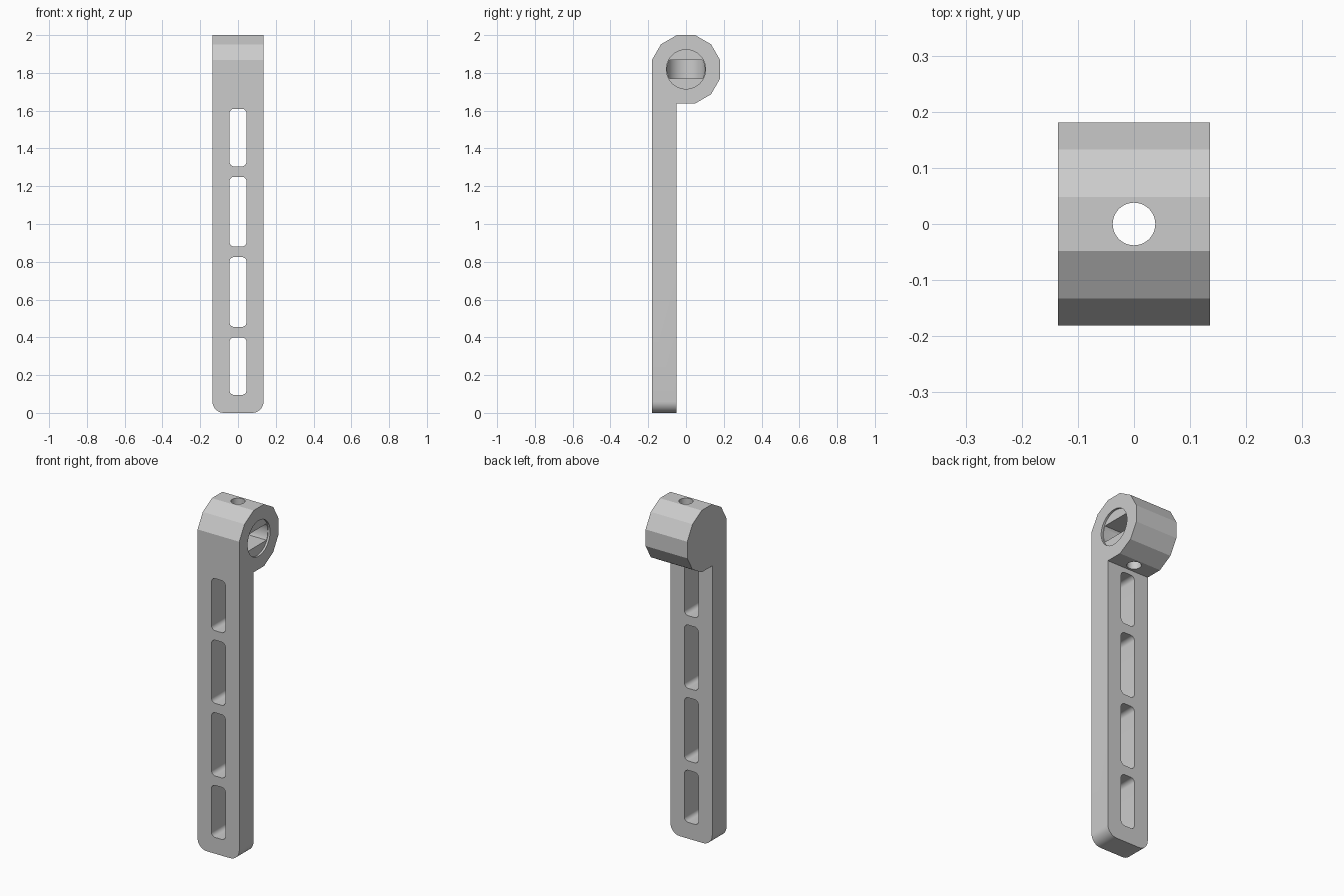
import bpy, bmesh
from math import sin, cos, pi, radians
from mathutils import Vector

cube = bpy.data.objects.get("Cube")
if cube:
    bpy.data.objects.remove(cube, do_unlink=True)

grey = bpy.data.materials.new("plain grey")
grey.use_nodes = True
colour = (0.6, 0.6, 0.6, 1)
grey.diffuse_color = colour
grey.node_tree.nodes["Principled BSDF"].inputs["Base Color"].default_value = colour

HALF = 0.135       # half width of the arm
AXIS_Z = 1.819     # height of the head centre
R = 0.181 / cos(pi / 12)


def prism(name, points, offset):
    """Extrude a closed loop of 3D points along an offset."""
    bm = bmesh.new()
    face = bm.faces.new([bm.verts.new(p) for p in points])
    geom = bmesh.ops.extrude_face_region(bm, geom=[face])["geom"]
    verts = [g for g in geom if isinstance(g, bmesh.types.BMVert)]
    bmesh.ops.translate(bm, verts=verts, vec=Vector(offset))
    bmesh.ops.recalc_face_normals(bm, faces=bm.faces)
    mesh = bpy.data.meshes.new(name)
    bm.to_mesh(mesh)
    bm.free()
    obj = bpy.data.objects.new(name, mesh)
    bpy.context.collection.objects.link(obj)
    mesh.materials.append(grey)
    return obj


def rounded_rect(x, z0, z1, r, steps=8):
    """Rounded rectangle outline in the x-z plane."""
    corners = [(x - r, z1 - r), (r - x, z1 - r), (r - x, z0 + r), (x - r, z0 + r)]
    return [(cx + r * cos((q + i / steps) * pi / 2), cz + r * sin((q + i / steps) * pi / 2))
            for q, (cx, cz) in enumerate(corners) for i in range(steps + 1)]


def carve(target, tool, operation="DIFFERENCE"):
    mod = target.modifiers.new(tool.name, "BOOLEAN")
    mod.operation, mod.solver, mod.object = operation, "EXACT", tool
    bpy.context.view_layer.objects.active = target
    bpy.ops.object.modifier_apply(modifier=mod.name)
    bpy.data.objects.remove(tool, do_unlink=True)


# Side profile: twelve-sided head running into the flat bar
ring = [(R * cos(radians(a)), AXIS_Z + R * sin(radians(a))) for a in range(-75, 196, 30)]
profile = ring + [(-0.181, 0), (-0.05, 0), (-0.05, AXIS_Z - 0.181)]
arm = prism("hinge_arm", [(-HALF, y, z) for y, z in profile], (2 * HALF, 0, 0))

# Rounded lower corners
outline = rounded_rect(HALF, 0, 2.3, 0.06)
carve(arm, prism("corner_tool", [(x, -0.3, z) for x, z in outline], (0, 0.6, 0)), "INTERSECT")

# Four long windows through the bar
for z0, z1 in [(0.095, 0.4), (0.455, 0.825), (0.88, 1.25), (1.305, 1.61)]:
    outline = rounded_rect(0.045, z0, z1, 0.025)
    carve(arm, prism("window_tool", [(x, -0.3, z) for x, z in outline], (0, 0.35, 0)))

# Shallow round recess on the left end of the head
circle = [(cos(2 * pi * i / 48), sin(2 * pi * i / 48)) for i in range(48)]
recess = [(HALF - 0.012, 0.104 * c, AXIS_Z + 0.104 * s) for c, s in circle]
carve(arm, prism("recess_tool", recess, (0.1, 0, 0)))

# Tongue slot with a round inner end
end = [(-0.1 * sin(pi * i / 24), 0.1 * cos(pi * i / 24)) for i in range(25)]
slot = [(0.3, 0.1)] + end + [(0.3, -0.1)]
slot_tool = prism("slot_tool", [(x, y, AXIS_Z - 0.048) for x, y in slot], (0, 0, 0.096))
bore = prism("bore_tool", [(-0.13, 0.1 * c, AXIS_Z + 0.1 * s) for c, s in circle], (0.5, 0, 0))
carve(slot_tool, bore, "INTERSECT")
carve(arm, slot_tool)

# Vertical pin hole through the head
carve(arm, prism("pin_tool", [(0.038 * c, 0.038 * s, 1.5) for c, s in circle], (0, 0, 0.7)))

bpy.ops.object.select_all(action="DESELECT")
arm.select_set(True)
bpy.context.view_layer.objects.active = arm
bpy.ops.object.shade_smooth_by_angle(angle=radians(25))
